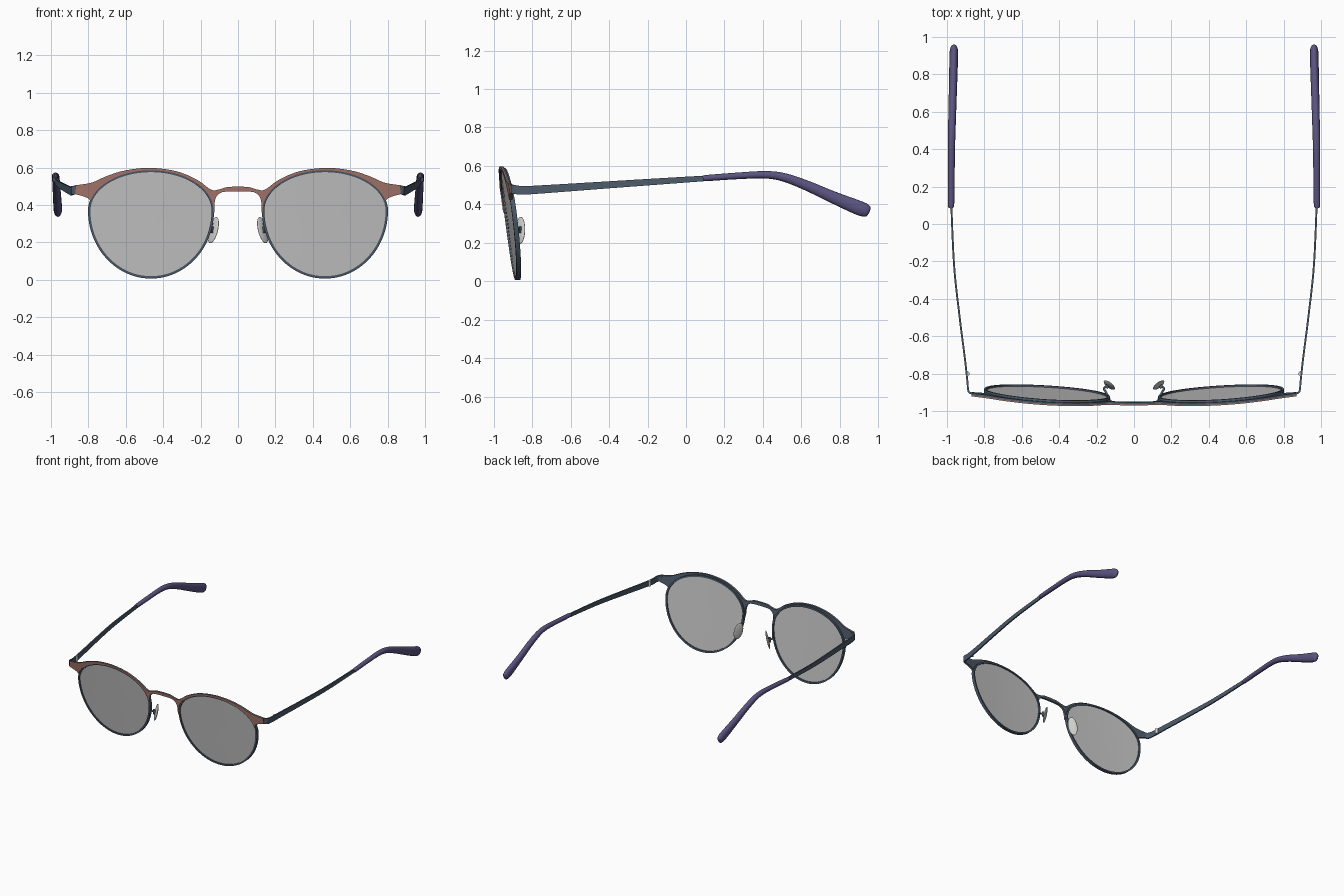
import bpy, bmesh, math
from mathutils import Vector, Matrix

if "Cube" in bpy.data.objects:
    bpy.data.objects.remove(bpy.data.objects["Cube"])


def material(name, r, g, b):
    m = bpy.data.materials.new(name)
    m.use_nodes = True
    m.diffuse_color = (r, g, b, 1)
    m.node_tree.nodes["Principled BSDF"].inputs["Base Color"].default_value = (r, g, b, 1)
    return m


ROSE = material("rose enamel", 0.40, 0.19, 0.155)
SLATE = material("slate blue metal", 0.075, 0.105, 0.145)
PURPLE = material("purple acetate", 0.105, 0.09, 0.22)
LENS = material("grey lens", 0.57, 0.57, 0.57)
PAD = material("clear pad", 0.62, 0.62, 0.60)
STEEL = material("pale steel", 0.65, 0.65, 0.65)


def finish(name, bm, mat, angle=35):
    """Turn a right-hand bmesh into a mirrored, shaded object."""
    bmesh.ops.recalc_face_normals(bm, faces=bm.faces)
    mesh = bpy.data.meshes.new(name)
    bm.to_mesh(mesh)
    bm.free()
    ob = bpy.data.objects.new(name, mesh)
    bpy.context.collection.objects.link(ob)
    mesh.materials.append(mat)
    bpy.ops.object.select_all(action='DESELECT')
    ob.select_set(True)
    bpy.context.view_layer.objects.active = ob
    bpy.ops.object.shade_smooth_by_angle(angle=math.radians(angle))
    ob.modifiers.new("Mirror", 'MIRROR')
    return ob


def loft(name, rings, mat, closed=False, angle=35):
    """Skin a row of equal rings; closed joins the last ring to the first."""
    bm = bmesh.new()
    rows = [[bm.verts.new(p) for p in ring] for ring in rings]
    n = len(rows[0])
    pairs = list(zip(rows, rows[1:])) + ([(rows[-1], rows[0])] if closed else [])
    for a, b in pairs:
        for i in range(n):
            j = (i + 1) % n
            bm.faces.new((a[i], a[j], b[j], b[i]))
    if not closed:
        bm.faces.new(rows[0])
        bm.faces.new(rows[-1])
    return finish(name, bm, mat, angle)


def smooth(points, steps=6):
    """Catmull-Rom curve through points of any dimension."""
    p = [points[0]] + list(points) + [points[-1]]
    out = []
    for a, b, c, d in zip(p, p[1:], p[2:], p[3:]):
        for s in range(steps):
            t = s / steps
            out.append(tuple(0.5 * (2 * q + (r - o) * t + (2 * o - 5 * q + 4 * r - e) * t * t
                                    + (3 * q - o - 3 * r + e) * t ** 3)
                             for o, q, r, e in zip(a, b, c, d)))
    return out + [tuple(points[-1])]


def sweep(name, path, shape, mat):
    """Sweep a unit section along (x, y, z, half width, half height) points."""
    rings = []
    for i, p in enumerate(path):
        a, b = path[max(i - 1, 0)], path[min(i + 1, len(path) - 1)]
        t = (Vector(b[:3]) - Vector(a[:3])).normalized()
        side = t.cross(Vector((0, 0, 1))).normalized()
        up = side.cross(t)
        rings.append([Vector(p[:3]) + side * u * p[3] + up * v * p[4] for u, v in shape])
    return loft(name, rings, mat)


def on_front(x, z, depth=0.0):
    """Place a point on the wrapped and tilted front surface."""
    return Vector((x, -0.963 + 0.066 * x * x + 0.13 * (0.48 - z) + depth, z))


def eye(t, grow=0.0):
    """Lens outline: wide at the brow, rounder below."""
    s = math.sin(t)
    return (0.465 + (0.328 + grow) * math.cos(t),
            0.37 + ((0.209 if s > 0 else 0.355) + grow) * s)


def plate(name, outline, near, far, mat):
    """Thin plate following the front, open on the mirror plane."""
    bm = bmesh.new()
    layers = [[bm.verts.new(on_front(x, z, d)) for x, z in outline] for d in (near, far)]
    for a, b, c, d in zip(layers[0], layers[0][1:], layers[1][1:], layers[1]):
        bm.faces.new((a, b, c, d))
    caps = [bm.faces.new(layer) for layer in layers]
    bmesh.ops.triangulate(bm, faces=caps)
    return finish(name, bm, mat)


CIRCLE = [(math.cos(k * math.tau / 20), math.sin(k * math.tau / 20)) for k in range(20)]
BOX = [(-1, -1), (1, -1), (1, 1), (-1, 1)]
TURN = [k * math.tau / 96 for k in range(96)]

# Brow and bridge: rose face over a slate backing
brow_top = smooth([(0, 0.498), (0.06, 0.495), (0.105, 0.482), (0.145, 0.482), (0.22, 0.535),
                   (0.33, 0.58), (0.47, 0.598), (0.6, 0.585), (0.7, 0.555), (0.78, 0.52),
                   (0.87, 0.505)])
end_piece = [(0.87, 0.458), (0.83, 0.447), (0.804, 0.437)]
brow_inner = [eye(math.radians(a), 0.006) for a in range(14, 183, 4)]
bridge_under = smooth([(0.126, 0.36), (0.125, 0.41), (0.115, 0.445), (0.09, 0.466),
                       (0.05, 0.472), (0, 0.473)])
outline = brow_top + end_piece + brow_inner + bridge_under
plate("brow_face", outline, -0.005, 0.001, ROSE)
plate("brow_backing", outline, 0.001, 0.012, SLATE)

# Rims: rectangular section running round each lens
loft("rims", [[on_front(*eye(t, g), d) for g, d in
               ((-0.004, 0.0), (0.009, 0.0), (0.009, 0.024), (-0.004, 0.024))] for t in TURN],
     SLATE, closed=True)

# Lenses: thin discs bent to the front
levels = [(s, 0.008) for s in (0.01, 0.25, 0.5, 0.75, 1)]
levels += [(s, 0.015) for s, _ in reversed(levels)]
loft("lenses", [[on_front(0.465 + (x - 0.465) * s, 0.3 + (z - 0.3) * s, d)
                 for x, z in (eye(t) for t in TURN)] for s, d in levels], LENS)

# Temples: flat strips bending back from the end pieces
temple = smooth([(0.845, -0.909, 0.48, 0.005, 0.023), (0.872, -0.905, 0.48, 0.005, 0.023),
                 (0.886, -0.89, 0.477, 0.005, 0.023), (0.891, -0.84, 0.473, 0.005, 0.022),
                 (0.904, -0.72, 0.48, 0.005, 0.021), (0.932, -0.5, 0.495, 0.005, 0.019),
                 (0.962, -0.22, 0.514, 0.005, 0.017), (0.978, 0.14, 0.538, 0.005, 0.014)])
sweep("temples", temple, BOX, SLATE)

# Temple tips: rounded sleeves drooping behind the ear
tip = smooth([(0.978, 0.09, 0.535, 0.014, 0.013), (0.978, 0.11, 0.537, 0.017, 0.016),
              (0.977, 0.25, 0.547, 0.018, 0.017), (0.976, 0.4, 0.554, 0.019, 0.019),
              (0.974, 0.5, 0.543, 0.02, 0.022), (0.971, 0.62, 0.501, 0.021, 0.026),
              (0.967, 0.76, 0.439, 0.022, 0.031), (0.964, 0.88, 0.389, 0.023, 0.037),
              (0.963, 0.925, 0.372, 0.022, 0.036), (0.963, 0.947, 0.364, 0.016, 0.028),
              (0.963, 0.954, 0.361, 0.005, 0.012)])
sweep("temple_tips", tip, CIRCLE, PURPLE)

# Hinge barrels inside the temples
bm = bmesh.new()
bmesh.ops.create_cone(bm, cap_ends=True, segments=16, radius1=0.011, radius2=0.011, depth=0.042,
                      matrix=Matrix.Translation((0.889, -0.8, 0.475)))
finish("hinge_barrels", bm, STEEL)

# Nose pads: flattened ovals splayed towards the back
bm = bmesh.new()
pose = (Matrix.Translation((0.132, -0.861, 0.265)) @ Matrix.Rotation(-0.25, 4, 'Y')
        @ Matrix.Rotation(math.pi / 4, 4, 'Z') @ Matrix.Diagonal((0.034, 0.009, 0.072, 1)))
bmesh.ops.create_uvsphere(bm, u_segments=24, v_segments=16, radius=1, matrix=pose)
finish("nose_pads", bm, PAD, 60)

# Pad arms from rim to pad, with a small mounting box
arm = smooth([(0.137, -0.925, 0.3, 0.007, 0.007), (0.15, -0.9, 0.29, 0.006, 0.006),
              (0.16, -0.878, 0.275, 0.006, 0.006), (0.142, -0.866, 0.267, 0.006, 0.006)])
sweep("pad_arms", arm, CIRCLE, SLATE)
bm = bmesh.new()
bmesh.ops.create_cube(bm, size=1, matrix=Matrix.Translation((0.145, -0.869, 0.268))
                      @ Matrix.Rotation(math.pi / 4, 4, 'Z') @ Matrix.Diagonal((0.022, 0.014, 0.035, 1)))
finish("pad_mounts", bm, SLATE)
